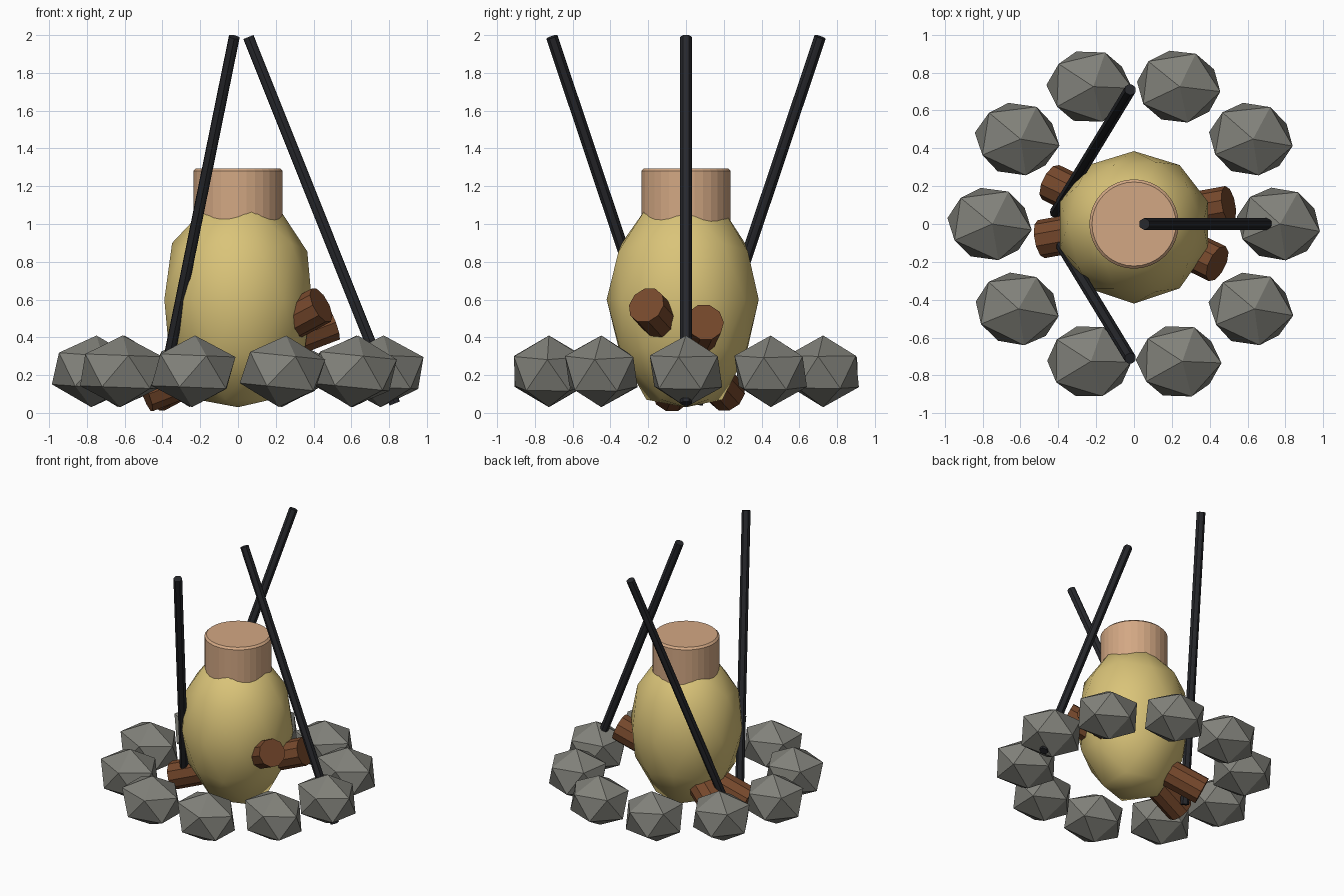
import bpy, bmesh, math, random
from mathutils import Vector, Matrix

if "Cube" in bpy.data.objects:
    bpy.data.objects.remove(bpy.data.objects["Cube"])

random.seed(4)


def material(name, rgb):
    m = bpy.data.materials.new(name)
    m.diffuse_color = (*rgb, 1)
    m.use_nodes = True
    m.node_tree.nodes["Principled BSDF"].inputs["Base Color"].default_value = m.diffuse_color
    return m


STONE = material("stone_grey", (0.22, 0.22, 0.195))
BARK = material("bark_brown", (0.18, 0.065, 0.025))
IRON = material("iron_black", (0.02, 0.021, 0.025))
GOLD = material("flame_gold", (0.70, 0.55, 0.19))
CLAY = material("clay_tan", (0.65, 0.39, 0.23))


def finish(name, bm, mat, smooth=False):
    bmesh.ops.recalc_face_normals(bm, faces=bm.faces)
    me = bpy.data.meshes.new(name)
    bm.to_mesh(me)
    bm.free()
    me.materials.append(mat)
    me.polygons.foreach_set("use_smooth", [smooth] * len(me.polygons))
    ob = bpy.data.objects.new(name, me)
    bpy.context.collection.objects.link(ob)
    return ob


def rod(name, a, b, radius, sides, mat, groove):
    """Grooved flat-sided rod between two points."""
    a, b = Vector(a), Vector(b)
    axis = b - a
    bm = bmesh.new()
    bmesh.ops.create_cone(bm, cap_ends=True, segments=sides,
                          radius1=radius, radius2=radius, depth=axis.length)
    # pull in every other lengthwise edge to ridge the surface
    for v in bm.verts:
        k = round(math.atan2(v.co.y, v.co.x) / (2 * math.pi / sides))
        if k % 2:
            v.co.x *= groove
            v.co.y *= groove
    rot = axis.to_track_quat('Z', 'Y').to_matrix().to_4x4()
    bm.transform(Matrix.Translation((a + b) / 2) @ rot)
    return finish(name, bm, mat)


# Ring of ten squat stones
for i in range(10):
    ang = i * math.tau / 10
    bm = bmesh.new()
    bmesh.ops.create_icosphere(bm, subdivisions=1, radius=1)
    bm.transform(Matrix.Translation((0.763 * math.cos(ang), 0.763 * math.sin(ang), 0.22))
                 @ Matrix.Rotation(random.uniform(0.02, 0.12), 4, 'Y')
                 @ Matrix.Rotation(random.uniform(-0.2, 0.0), 4, 'Z')
                 @ Matrix.Diagonal((0.245, 0.215, 0.19, 1)))
    finish(f"stone_{i + 1}", bm, STONE)

# Two crossing logs, sloping up to the right
rod("log_front", (-0.44, 0.22, 0.10), (0.44, -0.21, 0.57), 0.102, 20, BARK, 0.95)
rod("log_back", (-0.49, -0.08, 0.10), (0.50, 0.10, 0.48), 0.102, 20, BARK, 0.95)

# Three leaning poles, repeated around the centre
for i in range(3):
    turn = Matrix.Rotation(i * math.tau / 3, 3, 'Z')
    low, high = [((0.83, 0, 0.05), (0.055, 0, 1.99)),
                 ((-0.415, 0.06, 0.05), (-0.02, 0.71, 1.99)),
                 ((-0.415, -0.06, 0.05), (-0.02, -0.71, 1.99))][i]
    rod(f"pole_{i + 1}", low, high, 0.031, 12, IRON, 0.93)

# Rounded flame body, slightly uneven
bm = bmesh.new()
bmesh.ops.create_icosphere(bm, subdivisions=2, radius=1)
for v in bm.verts:
    z = v.co.z
    v.co.x *= 0.41
    v.co.y *= 0.42 if v.co.y < 0 else 0.385
    v.co.z = 0.6 + 0.57 * z
    if -0.95 < z < -0.7:      # fuller underside
        v.co.z -= 0.045
finish("flame_body", bm, GOLD, smooth=True)

# Round lid over the top, with a narrow bevelled rim
bm = bmesh.new()
bmesh.ops.create_cone(bm, cap_ends=True, segments=32, radius1=0.236, radius2=0.236, depth=0.305)
rim = [e for e in bm.edges if all(v.co.z > 0 for v in e.verts)]
bmesh.ops.bevel(bm, geom=rim, offset=0.014, segments=1, affect='EDGES')
bm.transform(Matrix.Translation((0, 0, 1.1425)))
finish("lid", bm, CLAY)
